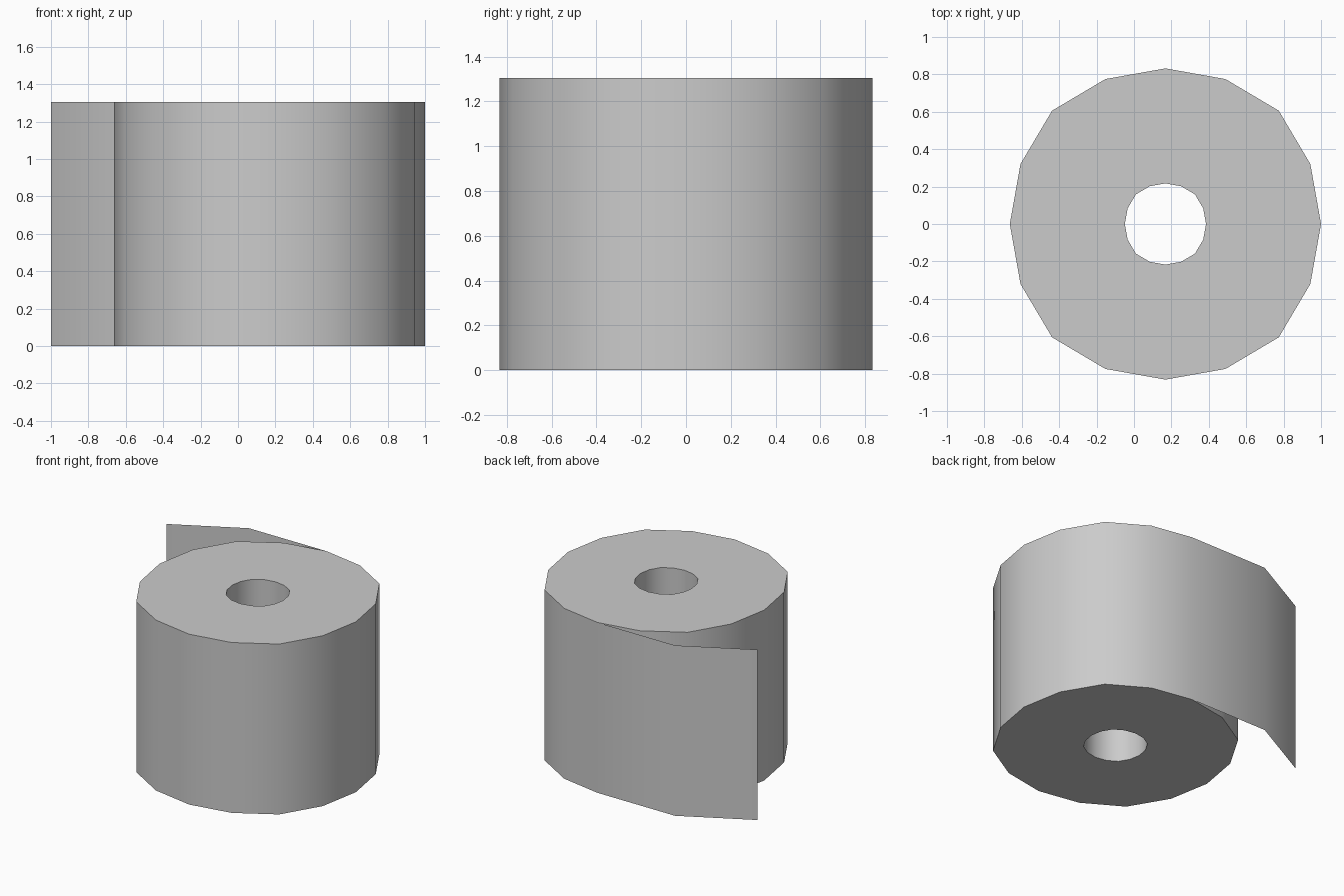
import bpy, bmesh, math

if "Cube" in bpy.data.objects:
    bpy.data.objects.remove(bpy.data.objects["Cube"])

H = 1.305          # roll height
CX = 0.168         # roll axis x
R, HOLE = 0.832, 0.217
BULGE = [1.0, 1.008, 1.03, 1.008]   # slightly squarish 16-sided ring


def ring(radius):
    """Clockwise 16-sided loop starting at the back (+y)."""
    pts = []
    for i in range(16):
        a = math.pi / 2 - i * math.tau / 16
        r = radius * BULGE[i % 4]
        pts.append((CX + r * math.cos(a), r * math.sin(a)))
    return pts


def strip(bm, pts, inward=False):
    """Raise an open path into a vertical wall."""
    low = [bm.verts.new((x, y, 0)) for x, y in pts]
    top = [bm.verts.new((x, y, H)) for x, y in pts]
    for i in range(len(pts) - 1):
        f = [low[i], top[i], top[i + 1], low[i + 1]]
        bm.faces.new(f[::-1] if inward else f)
    return low, top


def finish(bm, name):
    mesh = bpy.data.meshes.new(name)
    bm.to_mesh(mesh)
    bm.free()
    ob = bpy.data.objects.new(name, mesh)
    bpy.context.collection.objects.link(ob)
    bpy.ops.object.select_all(action='DESELECT')
    ob.select_set(True)
    bpy.context.view_layer.objects.active = ob
    bpy.ops.object.shade_smooth_by_angle(angle=math.radians(40))


outer, inner = ring(R), ring(HOLE)
bm = bmesh.new()

# loose sheet that continues into the outer wrap
sheet = [(-1.0, 0.56), (-0.49, R)]
low, top = strip(bm, sheet + outer + outer[:1])
low, top = low[2:], top[2:]

# core hole wall
hlow, htop = strip(bm, inner + inner[:1], inward=True)

# ring-shaped ends
for i in range(16):
    bm.faces.new([top[i], htop[i], htop[i + 1], top[i + 1]])
    bm.faces.new([low[i + 1], hlow[i + 1], hlow[i], low[i]])

# close the seam of the hole
bmesh.ops.remove_doubles(bm, verts=hlow + htop, dist=1e-5)
finish(bm, "paper_roll")
